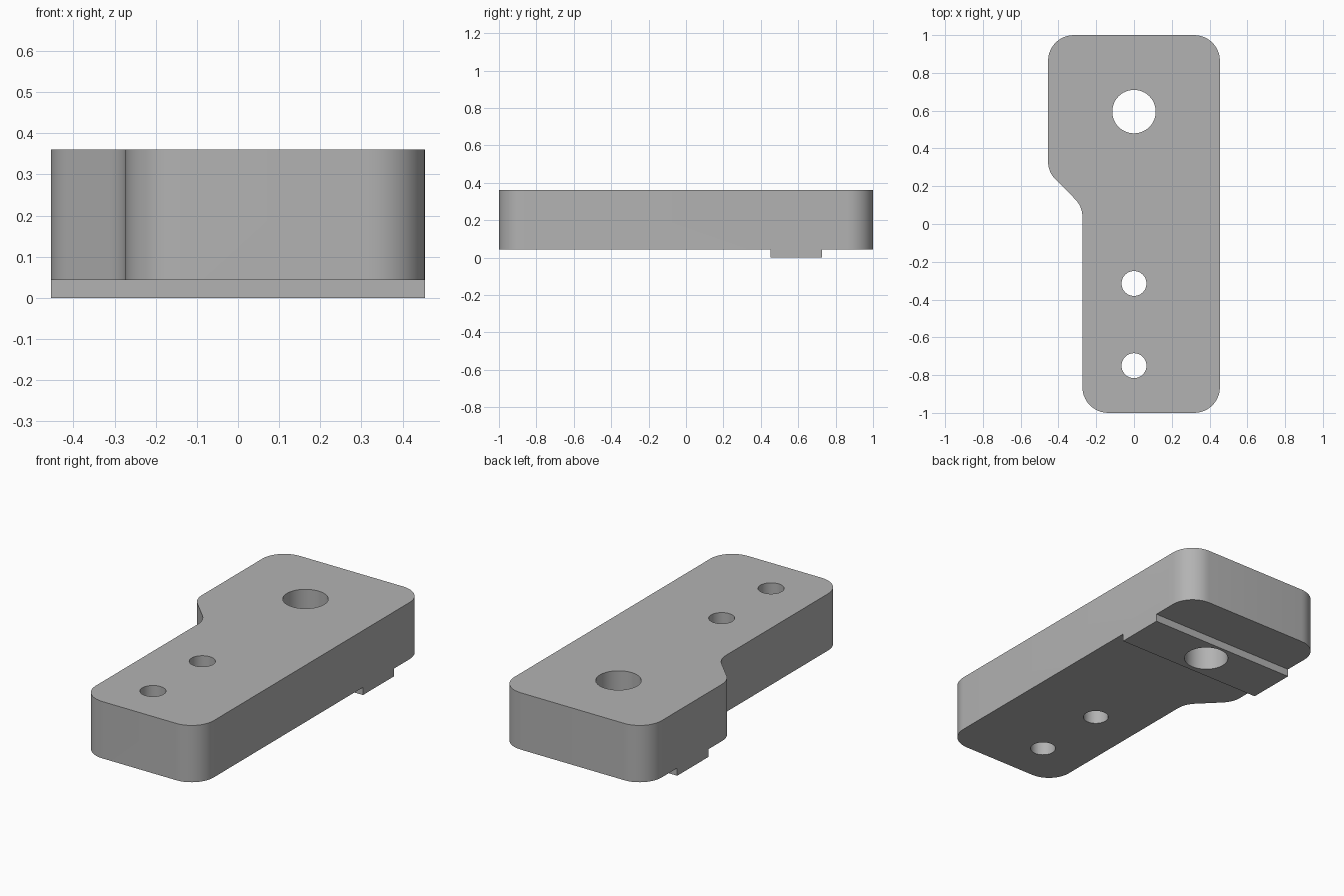
import bpy, bmesh, math
from mathutils import Vector

cube = bpy.data.objects.get("Cube")
if cube:
    bpy.data.objects.remove(cube, do_unlink=True)

HEIGHT, STEP = 0.36, 0.043   # total height, depth of the underside rib
RADIUS, ARC_STEPS = 0.136, 10

grey = bpy.data.materials.new("machined grey")
grey.use_nodes = True
colour = (0.45, 0.45, 0.45, 1)
grey.diffuse_color = colour
grey.node_tree.nodes["Principled BSDF"].inputs["Base Color"].default_value = colour


def rounded(corners, radius):
    """Replace every corner of a polygon by a tangent arc."""
    points = []
    for i, corner in enumerate(corners):
        c = Vector(corner)
        a = (Vector(corners[i - 1]) - c).normalized()
        b = (Vector(corners[(i + 1) % len(corners)]) - c).normalized()
        half = a.angle(b) / 2
        centre = c + (a + b).normalized() * radius / math.sin(half)
        start = c + a * radius / math.tan(half) - centre
        end = c + b * radius / math.tan(half) - centre
        sweep = math.atan2(start.x * end.y - start.y * end.x, start.dot(end))
        for k in range(ARC_STEPS + 1):
            t = sweep * k / ARC_STEPS
            points.append((centre.x + start.x * math.cos(t) - start.y * math.sin(t),
                           centre.y + start.x * math.sin(t) + start.y * math.cos(t)))
    return points


def circle(x, y, radius, sides=48):
    return [(x + radius * math.cos(math.tau * k / sides),
             y + radius * math.sin(math.tau * k / sides)) for k in range(sides)]


def rectangle(x, y0, y1):
    return [(-x, y0), (x, y0), (x, y1), (-x, y1)]


def prism(name, points, z0, z1):
    bm = bmesh.new()
    face = bm.faces.new([bm.verts.new((x, y, z0)) for x, y in points])
    top = bmesh.ops.extrude_face_region(bm, geom=[face])["geom"]
    bmesh.ops.translate(bm, vec=(0, 0, z1 - z0),
                        verts=[v for v in top if isinstance(v, bmesh.types.BMVert)])
    bmesh.ops.recalc_face_normals(bm, faces=bm.faces)
    mesh = bpy.data.meshes.new(name)
    bm.to_mesh(mesh)
    bm.free()
    mesh.materials.append(grey)
    obj = bpy.data.objects.new(name, mesh)
    bpy.context.collection.objects.link(obj)
    return obj


# Plate: wide head, chamfered neck on one side, narrow tail
outline = [(-0.273, -1), (0.455, -1), (0.455, 1), (-0.455, 1), (-0.455, 0.275), (-0.273, 0.093)]
plate = prism("mounting_plate", rounded(outline, RADIUS), 0, HEIGHT)

# Cutters: three through holes, and the underside on both sides of the rib
cutters = [prism("hole_cutter", circle(0, y, r), -0.1, HEIGHT + 0.1)
           for y, r in ((0.595, 0.115), (-0.315, 0.066), (-0.75, 0.066))]
cutters += [prism("underside_cutter", rectangle(0.6, y0, y1), -0.1, STEP)
            for y0, y1 in ((-1.1, 0.452), (0.727, 1.1))]

bpy.ops.object.select_all(action="DESELECT")
bpy.context.view_layer.objects.active = plate
plate.select_set(True)
for cutter in cutters:
    cutter.hide_render = True
    cut = plate.modifiers.new("cut", "BOOLEAN")
    cut.operation, cut.solver, cut.object = "DIFFERENCE", "EXACT", cutter
    bpy.ops.object.modifier_apply(modifier=cut.name)
    bpy.data.objects.remove(cutter, do_unlink=True)

bpy.ops.object.shade_smooth_by_angle(angle=math.radians(30))
